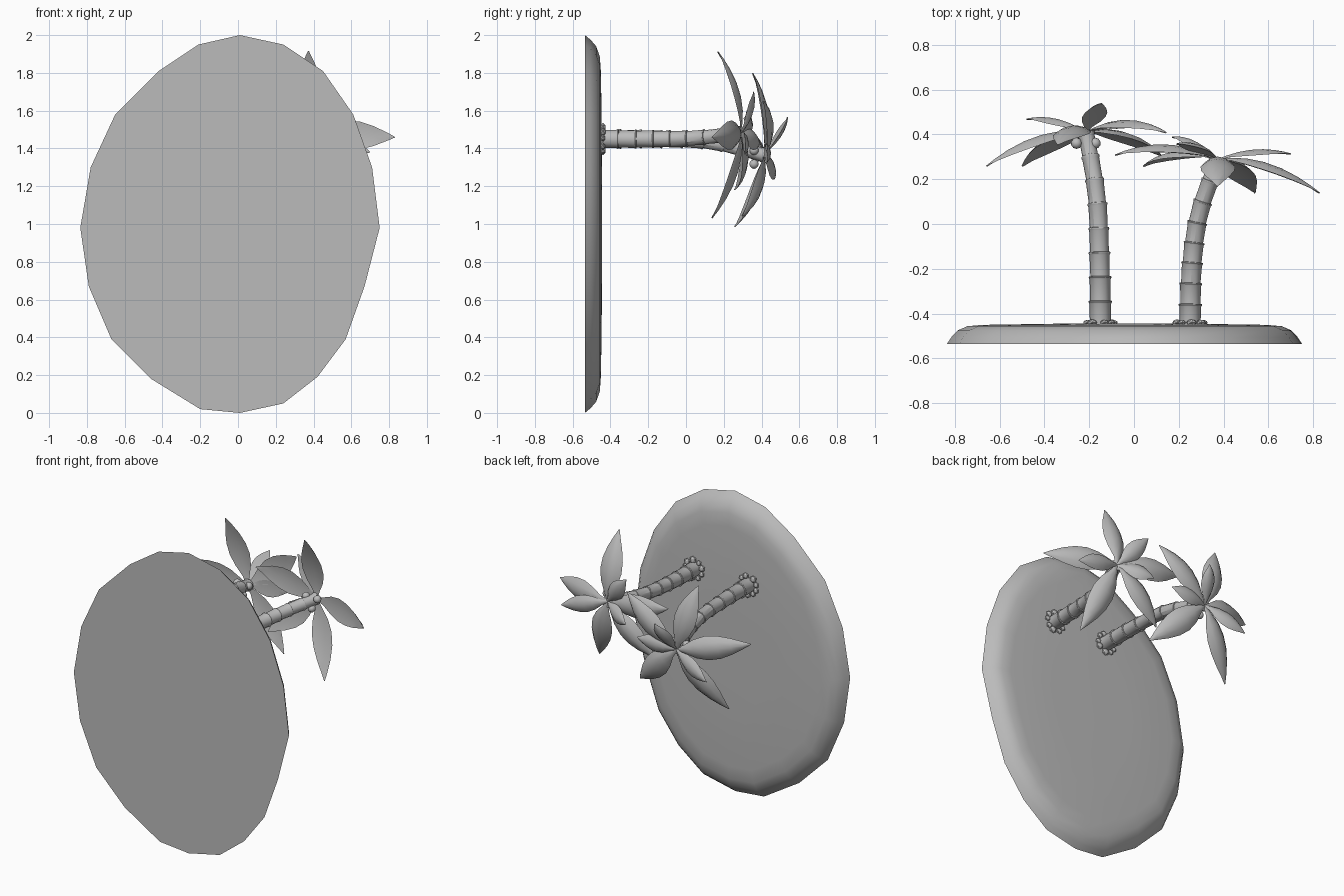
import bpy, bmesh, math, random
from mathutils import Vector

if "Cube" in bpy.data.objects:
    bpy.data.objects.remove(bpy.data.objects["Cube"])

random.seed(4)
grey = bpy.data.materials.new("plain_grey")
grey.diffuse_color = (0.5, 0.5, 0.5, 1)
grey.use_nodes = True
grey.node_tree.nodes["Principled BSDF"].inputs["Base Color"].default_value = grey.diffuse_color


def finish(bm, name, angle=40):
    bmesh.ops.recalc_face_normals(bm, faces=bm.faces[:])
    me = bpy.data.meshes.new(name)
    bm.to_mesh(me)
    bm.free()
    me.materials.append(grey)
    ob = bpy.data.objects.new(name, me)
    bpy.context.collection.objects.link(ob)
    bpy.ops.object.select_all(action='DESELECT')
    ob.select_set(True)
    bpy.context.view_layer.objects.active = ob
    bpy.ops.object.shade_smooth_by_angle(angle=math.radians(angle))
    return ob


def loft(bm, rings, cap_start=True, cap_end=True):
    vr = [[bm.verts.new(p) for p in r] for r in rings]
    n = len(vr[0])
    for a, b in zip(vr, vr[1:]):
        for i in range(n):
            j = (i + 1) % n
            bm.faces.new((a[i], a[j], b[j], b[i]))
    if cap_start:
        bm.faces.new(vr[0])
    if cap_end:
        bm.faces.new(vr[-1])


# island: rounded slab, outline in the xz plane
outline = [(0.01, 2.0), (0.24, 1.95), (0.45, 1.81), (0.61, 1.58), (0.71, 1.3), (0.75, 0.98),
           (0.67, 0.67), (0.57, 0.39), (0.42, 0.19), (0.24, 0.05), (0.01, 0.0), (-0.2, 0.02),
           (-0.46, 0.18), (-0.67, 0.39), (-0.79, 0.67), (-0.835, 0.98), (-0.78, 1.3),
           (-0.65, 1.58), (-0.42, 1.81), (-0.21, 1.95)]
profile = [(1, -0.535), (0.975, -0.505), (0.94, -0.475), (0.885, -0.456), (0.8, -0.45), (0.4, -0.445)]
bm = bmesh.new()
loft(bm, [[(-0.04 + (x + 0.04) * s, y, 1 + (z - 1) * s) for x, z in outline] for s, y in profile])
finish(bm, "island")


def curve_point(pts, t):
    # Catmull-Rom through the path points
    n = len(pts) - 1
    i = min(int(t * n), n - 1)
    u = t * n - i
    p1, p2 = pts[i], pts[i + 1]
    p0 = pts[i - 1] if i else p1 * 2 - p2
    p3 = pts[i + 2] if i + 2 <= n else p2 * 2 - p1
    return 0.5 * (2 * p1 + (p2 - p0) * u + (2 * p0 - 5 * p1 + 4 * p2 - p3) * u * u
                  + (3 * p1 - p0 - 3 * p2 + p3) * u ** 3)


def trunk(name, path, segs=8, sides=12):
    pts = [Vector(p) for p in path]
    rings = []
    for k in range(segs):
        for t, f in ((k / segs, 0.93), ((k + 0.86) / segs, 1.0), ((k + 0.94) / segs, 1.09), ((k + 0.985) / segs, 1.07)):
            c = curve_point(pts, t)
            d = (curve_point(pts, min(t + .02, 1)) - curve_point(pts, max(t - .02, 0))).normalized()
            u = d.cross(Vector((0, 0, 1))).normalized()
            v = u.cross(d)
            r = (0.05 - 0.014 * t) * f
            rings.append([c + u * r * math.cos(a) + v * r * math.sin(a)
                          for a in (2 * math.pi * i / sides for i in range(sides))])
    bm = bmesh.new()
    loft(bm, rings)
    finish(bm, name, 30)


def leaf(name, crown, tip, width, lift):
    # pointed, arched blade folded along its midrib, with a little thickness
    a, b = Vector(crown), Vector(tip)
    m = (a + b) / 2 + Vector((0, 2 * lift, 0))
    flat = Vector((b.x - a.x, 0, b.z - a.z)).normalized()
    side = flat.cross(Vector((0, 1, 0)))
    steps = ((0, .12), (.12, .34), (.28, .78), (.45, 1), (.62, .95), (.78, .68), (.91, .32), (1, .04))
    rings = []
    for t, w in steps:
        c = a * (1 - t) ** 2 + m * 2 * t * (1 - t) + b * t * t
        tan = ((m - a) * (1 - t) + (b - m) * t).normalized()
        up = side.cross(tan)
        up = up if up.y > 0 else -up
        h = width / 2 * w
        th = 0.006 + 0.008 * w
        rings.append([c - side * h - up * h * .45, c - side * h * .55 - up * h * .12, c,
                      c + side * h * .55 - up * h * .12, c + side * h - up * h * .45,
                      c - up * (th + h * .1)])
    bm = bmesh.new()
    loft(bm, rings)
    finish(bm, name, 50)


def ball(name, c, r, scale=(1, 1, 1), sub=2, angle=60):
    bm = bmesh.new()
    bmesh.ops.create_icosphere(bm, subdivisions=sub, radius=r)
    for v in bm.verts:
        v.co = Vector([v.co[i] * scale[i] for i in range(3)]) + Vector(c)
    finish(bm, name, angle)


def palm(tag, path, big, small):
    trunk("trunk_" + tag, path)
    crown = Vector(path[-1])
    for i, t in enumerate(big):
        leaf(f"large_leaf_{tag}_{i}", crown, t, 0.155, 0.055)
    for i, t in enumerate(small):
        leaf(f"small_leaf_{tag}_{i}", crown, t, 0.11, 0.03)
    # coconuts under the crown
    for i in range(3):
        a = math.radians(30 + 120 * i)
        ball(f"coconut_{tag}_{i}", crown + Vector((.048 * math.cos(a), -.05, .048 * math.sin(a))), 0.025)
    # ring of stones round the foot
    for i in range(9):
        a = 2 * math.pi * i / 9 + random.uniform(-.15, .15)
        r = random.uniform(.018, .026)
        ball(f"stone_{tag}_{i}", (path[0][0] + .061 * math.cos(a), -.44, path[0][2] + .061 * math.sin(a)),
             r, (1, .65, 1), 1, 20)


palm("left", [(-.15, -.45, 1.45), (-.153, -.16, 1.45), (-.167, .13, 1.435), (-.215, .41, 1.365)],
     [(-.66, .26, 1.46), (-.50, .26, .985), (-.34, .355, 1.80), (.13, .30, 1.04), (.145, .41, 1.65)],
     [(-.145, .54, 1.565), (-.48, .47, 1.24), (.06, .43, 1.38)])
palm("right", [(.25, -.45, 1.45), (.257, -.2, 1.45), (.29, .04, 1.455), (.375, .29, 1.48)],
     [(.83, .14, 1.46), (.54, .14, 1.03), (.373, .17, 1.915), (-.085, .31, 1.56), (.04, .26, 1.18)],
     [(.70, .315, 1.38), (.19, .36, 1.70), (.17, .39, 1.42)])
